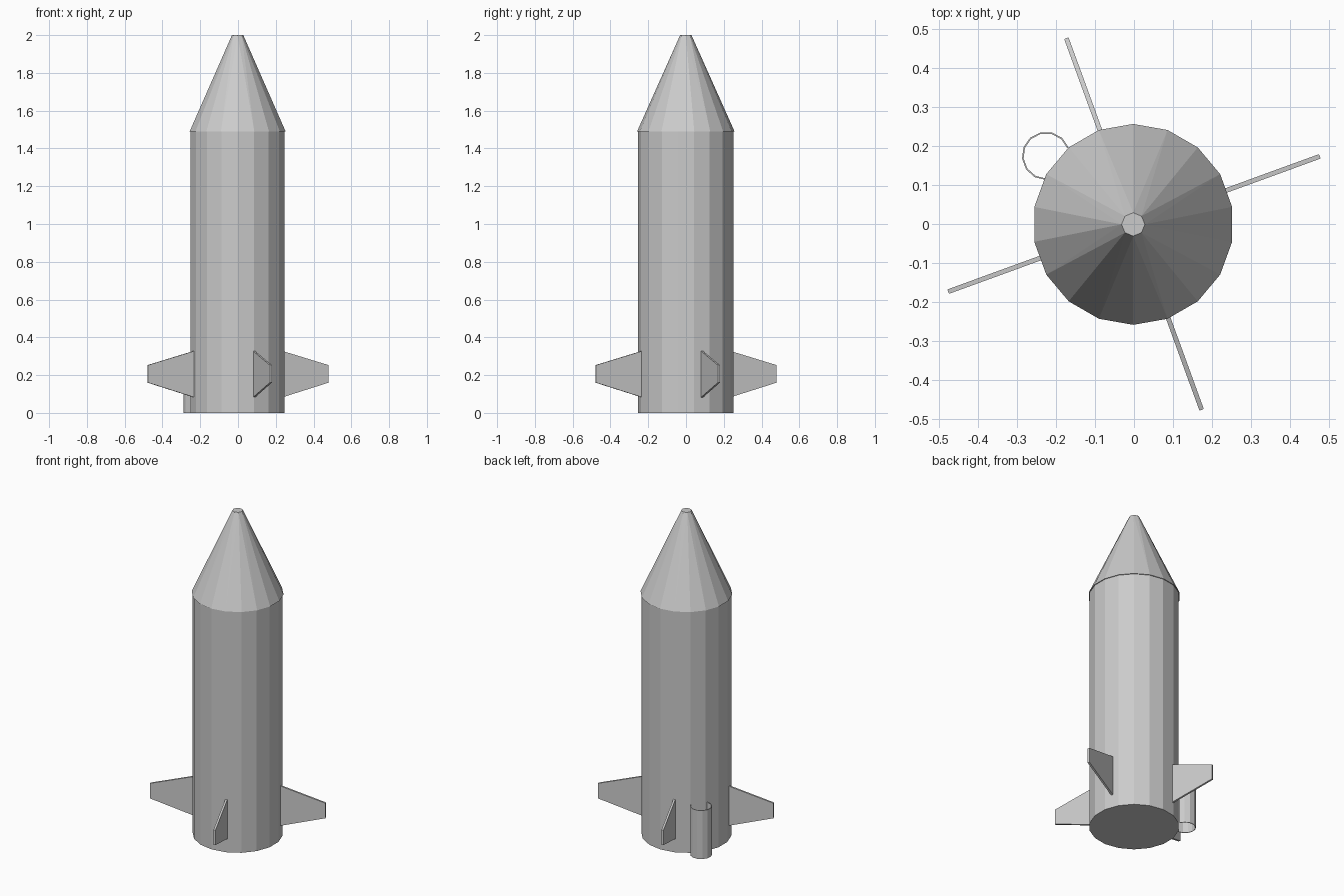
import bpy
import bmesh
from math import cos, sin, radians, tau
from mathutils import Matrix, Vector

cube = bpy.data.objects.get("Cube")
if cube:
    bpy.data.objects.remove(cube, do_unlink=True)

CENTRE = Vector((-0.002, -0.001, 0))
SIDES = 18
JOINT_Z = 1.49


def finish(name, bm):
    bmesh.ops.recalc_face_normals(bm, faces=bm.faces)
    mesh = bpy.data.meshes.new(name)
    bm.to_mesh(mesh)
    bm.free()
    obj = bpy.data.objects.new(name, mesh)
    bpy.context.collection.objects.link(obj)
    return obj


def ring(bm, radius, z, count):
    """Polygon of vertices with one corner on the +y axis."""
    angles = [radians(90) + tau * i / count for i in range(count)]
    return [bm.verts.new(CENTRE + Vector((radius * cos(a), radius * sin(a), z)))
            for a in angles]


def hull(name, rings):
    bm = bmesh.new()
    for radius, z, count in rings:
        ring(bm, radius, z, count)
    bmesh.ops.convex_hull(bm, input=bm.verts)
    bmesh.ops.dissolve_limit(bm, angle_limit=radians(0.5),
                             verts=bm.verts, edges=bm.edges)
    return finish(name, bm)


# Faceted body tube and the slightly wider blunt nose cone
hull("body_tube", [(0.253, 0, SIDES), (0.253, JOINT_Z, SIDES)])
hull("nose_cone", [(0.258, JOINT_Z, SIDES), (0.03, 2, 8)])


# Four tapered fins, turned a little from the axes
def fin(name, angle, thickness=0.012):
    outline = [(0.23, 0.077), (0.508, 0.16), (0.508, 0.253), (0.23, 0.333)]
    bm = bmesh.new()
    face = bm.faces.new([bm.verts.new((r, -thickness / 2, z)) for r, z in outline])
    extruded = bmesh.ops.extrude_face_region(bm, geom=[face])["geom"]
    moved = [v for v in extruded if isinstance(v, bmesh.types.BMVert)]
    bmesh.ops.translate(bm, verts=moved, vec=(0, thickness, 0))
    bm.transform(Matrix.Rotation(radians(angle), 4, "Z"))
    return finish(name, bm)


for i in range(4):
    fin(f"fin_{i + 1}", 20 + 90 * i)

# Thin open guide sleeve against the back right of the body
bm = bmesh.new()
lug_centre = Vector((-0.226, 0.175, 0))
lug_radius, lug_height = 0.06, 0.3
arc = [radians(20 + 250 * i / 9) for i in range(10)]
rows = [[bm.verts.new(lug_centre + Vector((lug_radius * cos(a), lug_radius * sin(a), z)))
         for a in arc] for z in (0, lug_height)]
for i in range(len(arc) - 1):
    bm.faces.new((rows[0][i], rows[0][i + 1], rows[1][i + 1], rows[1][i]))
sleeve = finish("guide_sleeve", bm)
wall = sleeve.modifiers.new("Wall", "SOLIDIFY")
wall.thickness = 0.004
wall.offset = 0
